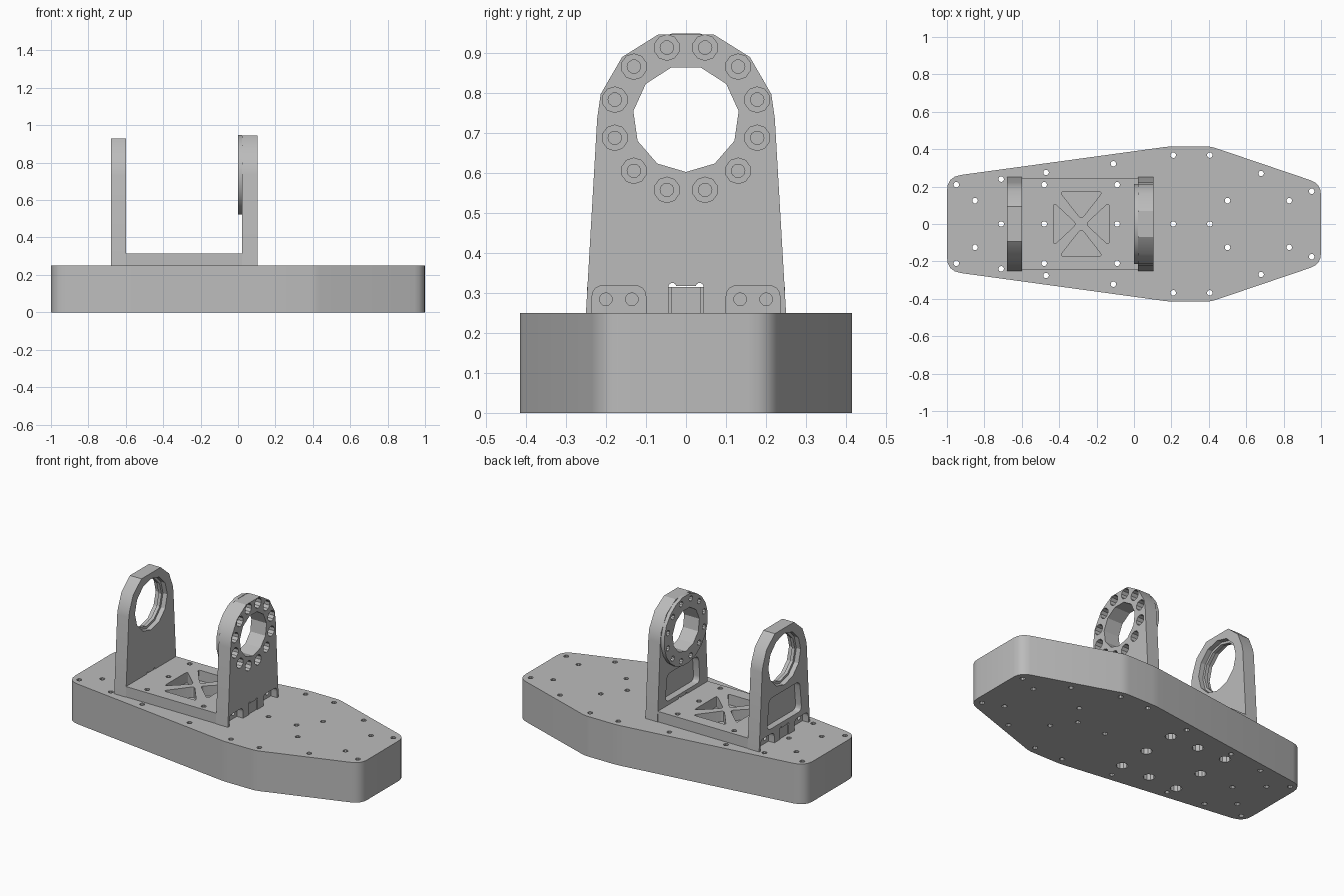
import bpy, bmesh
from math import radians, cos, sin, pi
from mathutils import Vector

if "Cube" in bpy.data.objects:
    bpy.data.objects.remove(bpy.data.objects["Cube"], do_unlink=True)

GREY = bpy.data.materials.new("machined grey")
GREY.use_nodes = True
GREY.diffuse_color = (0.5, 0.5, 0.5, 1)
GREY.node_tree.nodes["Principled BSDF"].inputs["Base Color"].default_value = (0.5, 0.5, 0.5, 1)


def ring(u, v, r, n, start=0.0):
    """Regular polygon as 2D points."""
    return [(u + r * cos(start + 2 * pi * i / n), v + r * sin(start + 2 * pi * i / n)) for i in range(n)]


def rounded(points, radius, steps=4):
    """Round every corner of a polygon; radius may be one value or one per corner."""
    out, count = [], len(points)
    for i, p in enumerate(points):
        p = Vector(p)
        d = radius[i] if isinstance(radius, (list, tuple)) else radius
        a = p + (Vector(points[i - 1]) - p).normalized() * d
        b = p + (Vector(points[(i + 1) % count]) - p).normalized() * d
        for k in range(steps + 1):
            t = k / steps
            out.append(tuple(a * (1 - t) ** 2 + p * 2 * t * (1 - t) + b * t * t))
    return out


def rect(u0, u1, v0, v1):
    return [(u0, v0), (u1, v0), (u1, v1), (u0, v1)]


def build(name, prisms):
    """One object from prisms given as (2D points, axis, start, end)."""
    bm = bmesh.new()
    for pts, axis, lo, hi in prisms:
        def place(p, w):
            return (p[0], p[1], w) if axis == "z" else (w, p[0], p[1])
        low = [bm.verts.new(place(p, lo)) for p in pts]
        top = [bm.verts.new(place(p, hi)) for p in pts]
        bm.faces.new(low[::-1])
        bm.faces.new(top)
        for i in range(len(pts)):
            j = (i + 1) % len(pts)
            bm.faces.new((low[i], low[j], top[j], top[i]))
    bmesh.ops.recalc_face_normals(bm, faces=bm.faces)
    mesh = bpy.data.meshes.new(name)
    bm.to_mesh(mesh)
    bm.free()
    mesh.materials.append(GREY)
    obj = bpy.data.objects.new(name, mesh)
    bpy.context.collection.objects.link(obj)
    return obj


def select(obj):
    bpy.ops.object.select_all(action="DESELECT")
    obj.select_set(True)
    bpy.context.view_layer.objects.active = obj


def carve(obj, *groups):
    """Cut each group of separate prisms out of the object."""
    for prisms in groups:
        cutter = build("cutter", prisms)
        cutter.hide_render = True
        mod = obj.modifiers.new("cut", "BOOLEAN")
        mod.operation = "DIFFERENCE"
        mod.solver = "EXACT"
        mod.object = cutter
        select(obj)
        bpy.ops.object.modifier_apply(modifier=mod.name)
        bpy.data.objects.remove(cutter, do_unlink=True)
    select(obj)
    bpy.ops.object.shade_smooth_by_angle(angle=radians(29))


BASE_TOP, PLATE_TOP, AXLE = 0.25, 0.315, 0.735

# Tapered base slab with rounded ends
half = [(-1, 0.252), (0.19, 0.415), (0.41, 0.415), (1, 0.215)]
outline = half + [(x, -y) for x, y in reversed(half)]
soft = [0.075, 0.03, 0.03, 0.06]
base = build("base_slab", [(rounded(outline, soft + soft[::-1]), "z", 0, BASE_TOP)])

# Through holes of the base, mirrored about the long axis
paired = [(-0.95, 0.21), (-0.85, 0.125), (-0.71, 0.24), (-0.47, 0.275), (-0.11, 0.322),
          (0.21, 0.368), (0.405, 0.368), (0.5, 0.125), (0.68, 0.27), (0.83, 0.125), (0.95, 0.175)]
holes = [(x, s * y) for x, y in paired for s in (1, -1)] + [(x, 0) for x in (-0.71, 0.21, 0.405)]
plate_holes = [(x, y) for x in (-0.48, -0.09) for y in (-0.21, 0, 0.21)]
blind = [(-0.285, -0.21), (-0.285, 0.21)]
carve(base,
      [(ring(x, y, 0.015, 10), "z", -0.1, 0.4) for x, y in holes + plate_holes],
      [(ring(x, y, 0.033, 10), "z", -0.1, 0.12) for x, y in plate_holes + blind])

# Mounting plate with tongues that enter the uprights
plate = build("mounting_plate", [(
    [(-0.6, -0.247), (0.025, -0.247), (0.025, -0.038), (0.1, -0.038), (0.1, 0.038), (0.025, 0.038),
     (0.025, 0.247), (-0.6, 0.247), (-0.6, 0.038), (-0.675, 0.038), (-0.675, -0.038), (-0.6, -0.038)],
    "z", BASE_TOP, PLATE_TOP)])

# Four rounded triangular windows set in a cross
windows = []
for k in range(4):
    reach = 0.148 if k % 2 == 0 else 0.172
    c, s = cos(k * pi / 2), sin(k * pi / 2)
    tri = [(0.025, 0), (reach, -0.115), (reach, 0.115)]
    tri = [(-0.282 + u * c - v * s, u * s + v * c) for u, v in tri]
    windows.append((rounded(tri, 0.022), "z", 0.2, 0.4))
carve(plate, windows + [(ring(x, y, 0.015, 10), "z", 0.2, 0.4)
                        for x, y in plate_holes])


def upright_profile(radius, angles, shoulder):
    """Tapered side with a faceted round head."""
    right = [(0.25, BASE_TOP), (shoulder, AXLE)]
    right += [(radius * cos(radians(a)), AXLE + radius * sin(radians(a))) for a in angles]
    return right + [(-y, z) for y, z in reversed(right)]


def foot_cuts(x_in, x_out):
    """Tongue slot with relief corners, screw recesses and screw holes."""
    d = 0.02 if x_out > x_in else -0.02
    lo, hi = sorted((x_in - d, x_out + d))
    rlo, rhi = sorted((x_in + 2 * d, x_out + d))
    slot = [(rect(-0.042, 0.042, 0.2, 0.317), "x", lo, hi)]
    relief = [(ring(s * 0.034, 0.315, 0.01, 10), "x", lo, hi) for s in (1, -1)]
    recess = [(rounded(rect(*sorted((s * 0.1, s * 0.235)), 0.2, 0.318), 0.03), "x", rlo, rhi)
              for s in (1, -1)]
    screws = [(ring(y, 0.284, 0.016, 12), "x", lo, hi) for y in (-0.2, -0.135, 0.135, 0.2)]
    return slot, relief, recess, screws


# Right-hand end upright: stepped bearing bore and blind pocket
bearing_upright = build("bearing_upright", [
    (upright_profile(0.216, (10, 35, 64), 0.22), "x", -0.68, -0.6)])
pocket = [(-0.17, 0.35), (0.17, 0.35), (0.15, 0.54), (-0.15, 0.54)]
carve(bearing_upright,
      [(ring(0, AXLE, 0.16, 12), "x", -0.7, -0.65), (ring(0, AXLE, 0.16, 12), "x", -0.63, -0.58)],
      [(ring(0, AXLE, 0.145, 12), "x", -0.7, -0.58)],
      [(rounded(pocket, 0.035), "x", -0.7, -0.64)],
      *foot_cuts(-0.6, -0.68))

# Motor upright and the round boss on its inner face, sharing bore and bolt circle
motor_upright = build("motor_upright", [
    (upright_profile(0.222, (16, 44, 72), 0.222), "x", 0.022, 0.105)])
boss = build("motor_boss", [(ring(0, AXLE, 0.216, 20, pi / 20), "x", 0, 0.0225)])
bolts = [(0.184 * cos(radians(a)), AXLE + 0.184 * sin(radians(a))) for a in range(15, 360, 30)]
bore = [(ring(0, AXLE, 0.133, 11, -pi / 2), "x", -0.1, 0.2)]
bolt_holes = [(ring(y, z, 0.017, 10), "x", -0.1, 0.2) for y, z in bolts]
counterbores = [(ring(y, z, 0.032, 10, pi / 10), "x", 0.05, 0.2) for y, z in bolts]
pocket = [(-0.17, 0.34), (0.17, 0.34), (0.155, 0.51), (-0.155, 0.51)]
carve(boss, bore, bolt_holes)
carve(motor_upright, bore, bolt_holes, counterbores,
      [(rounded(pocket, 0.035), "x", -0.1, 0.065)],
      *foot_cuts(0.022, 0.105))
bpy.ops.object.select_all(action="DESELECT")
